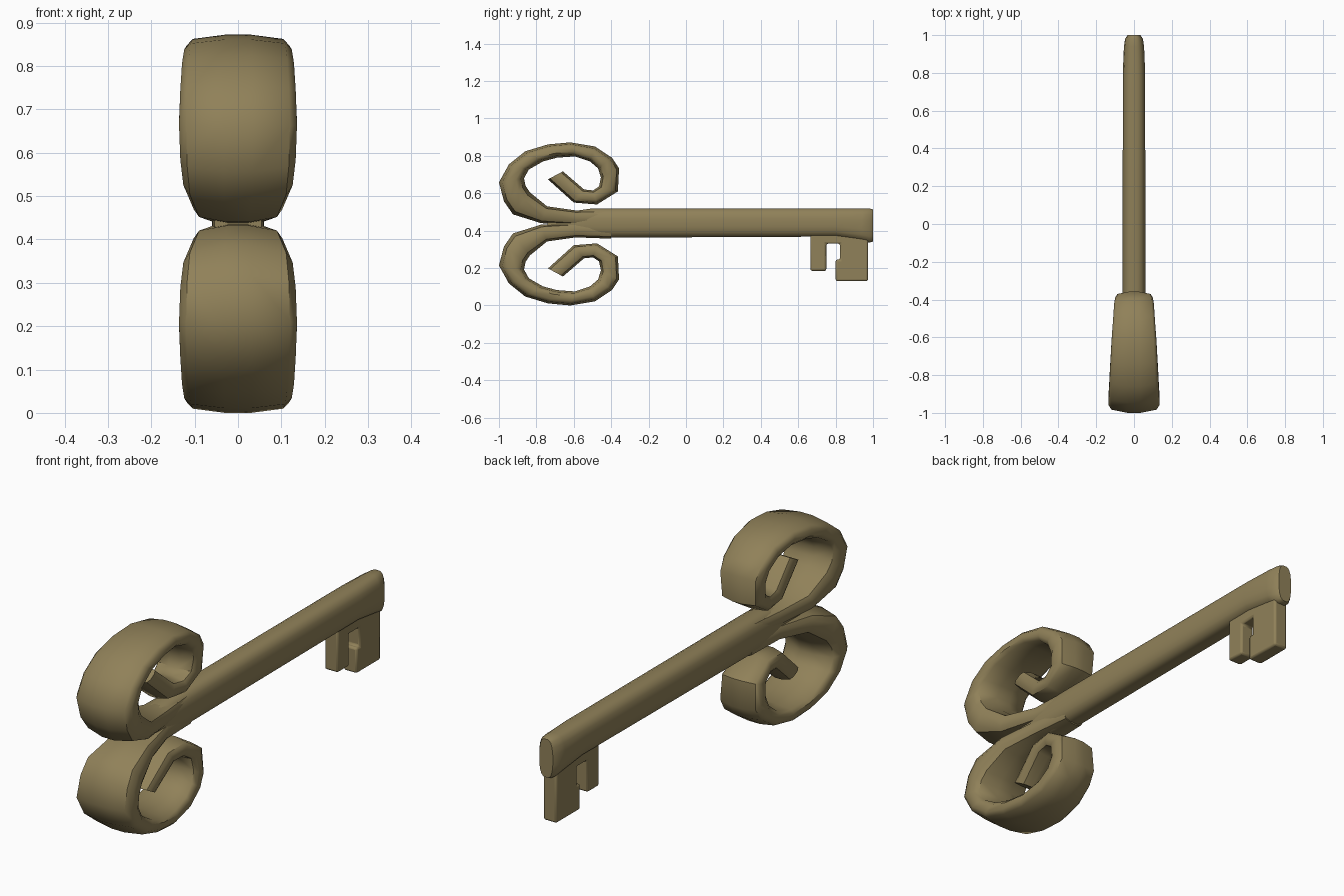
import bpy, bmesh, math

if "Cube" in bpy.data.objects:
    bpy.data.objects.remove(bpy.data.objects["Cube"])

MID = 0.436   # height of the shaft axis / mirror plane of the two scrolls

brass = bpy.data.materials.new("brass")
brass.diffuse_color = (0.28, 0.22, 0.10, 1)
brass.use_nodes = True
brass.node_tree.nodes["Principled BSDF"].inputs["Base Color"].default_value = brass.diffuse_color


def finish(name, bm, angle=40):
    bmesh.ops.recalc_face_normals(bm, faces=bm.faces)
    mesh = bpy.data.meshes.new(name)
    bm.to_mesh(mesh)
    bm.free()
    mesh.materials.append(brass)
    ob = bpy.data.objects.new(name, mesh)
    bpy.context.collection.objects.link(ob)
    bpy.ops.object.select_all(action='DESELECT')
    ob.select_set(True)
    bpy.context.view_layer.objects.active = ob
    bpy.ops.object.shade_smooth_by_angle(angle=math.radians(angle))
    return ob


def loft(name, rings, angle=40):
    """Skin a list of closed point rings and cap both ends."""
    bm = bmesh.new()
    vs = [[bm.verts.new(p) for p in r] for r in rings]
    n = len(vs[0])
    for a, b in zip(vs, vs[1:]):
        for i in range(n):
            j = (i + 1) % n
            bm.faces.new((a[i], a[j], b[j], b[i]))
    bm.faces.new(vs[0])
    bm.faces.new(vs[-1])
    return finish(name, bm, angle)


# Scroll path: outer (y, z), inner (y, z), half width
PATH = [
    (-0.40, 0.43, -0.40, 0.515, 0.050),
    (-0.58, 0.43, -0.59, 0.508, 0.064),
    (-0.775, 0.44, -0.743, 0.53, 0.102),
    (-0.925, 0.487, -0.834, 0.604, 0.126),
    (-0.973, 0.556, -0.858, 0.640, 0.133),
    (-1.00, 0.658, -0.866, 0.680, 0.136),
    (-0.947, 0.754, -0.840, 0.727, 0.133),
    (-0.86, 0.824, -0.765, 0.770, 0.129),
    (-0.738, 0.861, -0.69, 0.790, 0.124),
    (-0.62, 0.872, -0.594, 0.797, 0.118),
    (-0.487, 0.85, -0.513, 0.770, 0.110),
    (-0.396, 0.79, -0.470, 0.733, 0.105),
    (-0.358, 0.733, -0.455, 0.684, 0.100),
    (-0.364, 0.61, -0.465, 0.636, 0.094),
    (-0.476, 0.54, -0.497, 0.615, 0.085),
    (-0.60, 0.55, -0.545, 0.620, 0.075),
    (-0.738, 0.674, -0.658, 0.717, 0.060),
]
# Crowned ribbon section: (fraction of half width, 1 = outer .. -1 = inner)
HALF = [(0.25, 1), (0.88, 0.74), (1, 0.35), (1, -0.35), (0.88, -0.74), (0.25, -1)]
SECTION = HALF + [(-u, t) for u, t in reversed(HALF)]

for name, side in (("upper_scroll", 1), ("lower_scroll", -1)):
    rings = []
    for oy, oz, iy, iz, w in PATH:
        ring = []
        for u, t in SECTION:
            k = (1 - t) / 2
            z = oz + (iz - oz) * k
            ring.append((u * w, oy + (iy - oy) * k, MID + side * (z - MID)))
        rings.append(ring)
    loft(name, rings, 45)

# Shaft: y, half width, bottom z, top z; the tip drops down over the bit
SHAFT = [
    (-0.74, 0.055, 0.375, 0.50),
    (-0.57, 0.060, 0.363, 0.510),
    (-0.50, 0.061, 0.361, 0.520),
    (0.80, 0.060, 0.367, 0.520),
    (0.94, 0.054, 0.345, 0.520),
    (0.98, 0.048, 0.335, 0.520),
    (1.00, 0.034, 0.340, 0.515),
]
rings = []
for y, w, lo, hi in SHAFT:
    ring = []
    for i in range(16):
        a = math.tau * (i + 0.5) / 16
        c, s = math.cos(a), math.sin(a)
        x = math.copysign(abs(c) ** 0.65, c) * w
        z = math.copysign(abs(s) ** 0.8, s) * (hi - lo) / 2 + (hi + lo) / 2
        ring.append((x, y, z))
    rings.append(ring)
loft("shaft", rings, 45)

# Bit: stepped tooth outline extruded across x, edges rounded
OUTLINE = [(0.665, 0.42), (0.665, 0.185), (0.75, 0.185), (0.75, 0.33),
           (0.823, 0.33), (0.823, 0.245), (0.80, 0.245), (0.80, 0.13),
           (0.973, 0.13), (0.973, 0.42)]
bm = bmesh.new()
face = bm.faces.new([bm.verts.new((-0.033, y, z)) for y, z in OUTLINE])
ext = bmesh.ops.extrude_face_region(bm, geom=[face])
bmesh.ops.translate(bm, vec=(0.066, 0, 0),
                    verts=[v for v in ext["geom"] if isinstance(v, bmesh.types.BMVert)])
bit = finish("bit", bm, 40)
bevel = bit.modifiers.new("bevel", 'BEVEL')
bevel.width = 0.009
bevel.segments = 2
